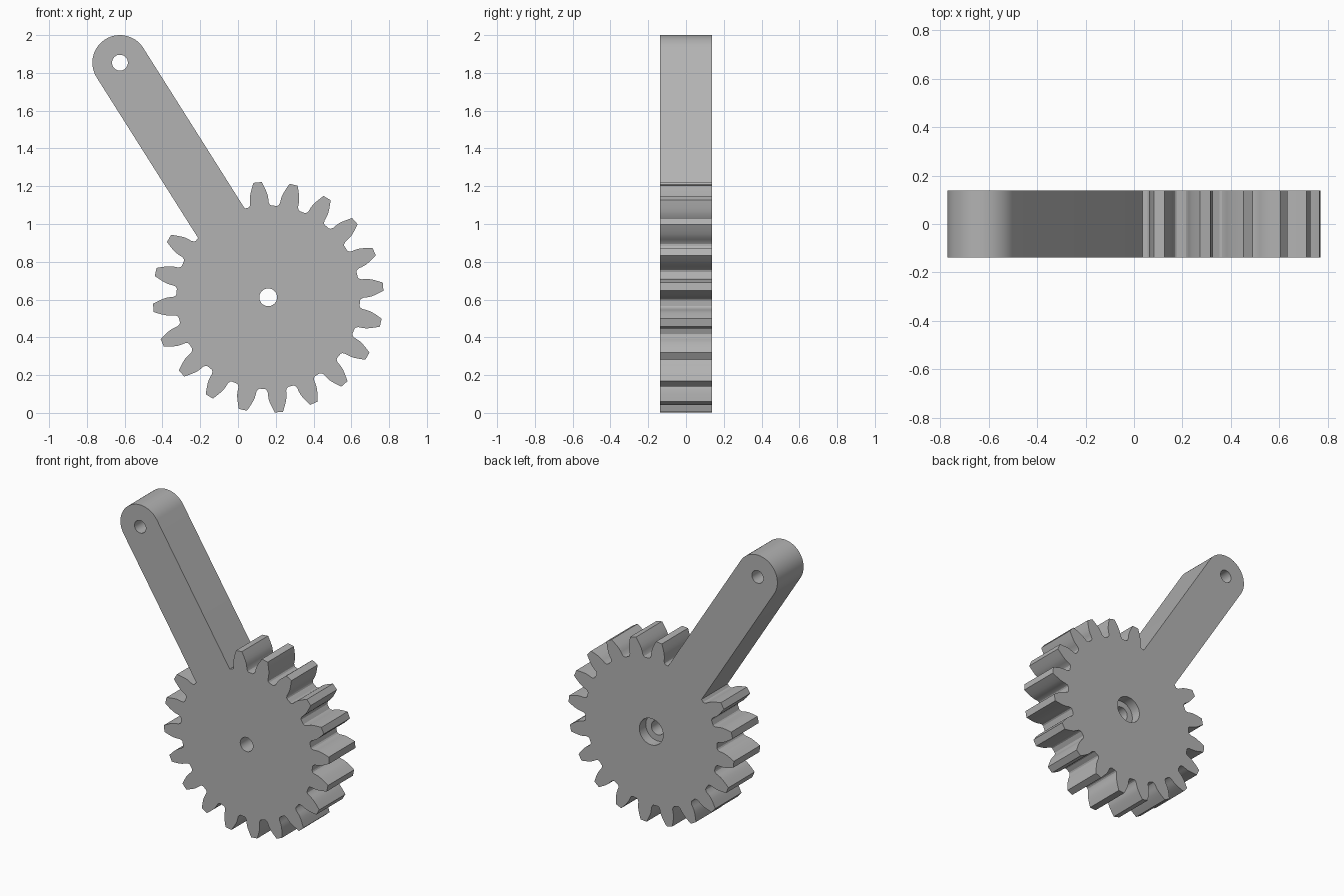
import bpy, bmesh
from math import radians, degrees, cos, sin, asin, atan2, hypot
from mathutils import Matrix

cube = bpy.data.objects.get("Cube")
if cube:
    bpy.data.objects.remove(cube, do_unlink=True)

GEAR, PIVOT = (0.16, 0.612), (-0.625, 1.854)   # x, z centres
ARM_R, ROOT_R, HALF = 0.146, 0.486, 0.138
TEETH, PHASE = 20, 5.3

grey = bpy.data.materials.new("plain grey")
grey.use_nodes = True
colour = (0.45, 0.45, 0.45, 1)
grey.diffuse_color = colour
grey.node_tree.nodes["Principled BSDF"].inputs["Base Color"].default_value = colour


def polar(centre, radius, deg):
    a = radians(deg)
    return centre[0] + radius * cos(a), centre[1] + radius * sin(a)


# Tooth flank: radius and half angle, from root fillet to tip
flank = [(ROOT_R, 7.2), (0.491, 6.3), (0.503, 5.6), (0.522, 5.35), (0.54, 5.0),
         (0.555, 4.5), (0.575, 3.65), (0.595, 2.75), (0.611, 2.05)]

# Gear outline, leaving out the two teeth under the arm
outline = []
for i in range(8, 26):
    mid = PHASE + i * 360 / TEETH
    outline += [polar(GEAR, r, mid - h) for r, h in flank]
    outline += [polar(GEAR, r, mid + h) for r, h in reversed(flank)]

# Arm outline with a round end
dx, dz = PIVOT[0] - GEAR[0], PIVOT[1] - GEAR[1]
arm_dir = degrees(atan2(dz, dx))
spread = degrees(asin(ARM_R / ROOT_R))
outline.append(polar(GEAR, ROOT_R, arm_dir - spread))
outline += [polar(PIVOT, ARM_R, arm_dir - 90 + 6 * k) for k in range(31)]
outline.append(polar(GEAR, ROOT_R, arm_dir + spread))

# Extrude the outline through the thickness
bm = bmesh.new()
face = bm.faces.new([bm.verts.new((x, -HALF, z)) for x, z in outline])
ext = bmesh.ops.extrude_face_region(bm, geom=[face])
bmesh.ops.translate(bm, vec=(0, 2 * HALF, 0),
                    verts=[v for v in ext["geom"] if isinstance(v, bmesh.types.BMVert)])
bmesh.ops.recalc_face_normals(bm, faces=bm.faces)
mesh = bpy.data.meshes.new("gear_lever")
bm.to_mesh(mesh)
bm.free()
lever = bpy.data.objects.new("gear_lever", mesh)
bpy.context.collection.objects.link(lever)
mesh.materials.append(grey)
bpy.context.view_layer.objects.active = lever
lever.select_set(True)


def drill(centre, radius, y0, y1):
    """Cut a round hole along y."""
    b = bmesh.new()
    bmesh.ops.create_cone(b, cap_ends=True, segments=40, radius1=radius, radius2=radius,
                          depth=y1 - y0, matrix=Matrix.Translation((centre[0], (y0 + y1) / 2, centre[1]))
                          @ Matrix.Rotation(radians(90), 4, 'X'))
    m = bpy.data.meshes.new("hole_cutter")
    b.to_mesh(m)
    b.free()
    m.materials.append(grey)
    cutter = bpy.data.objects.new("hole_cutter", m)
    cutter.hide_render = True
    bpy.context.collection.objects.link(cutter)
    mod = lever.modifiers.new("hole", 'BOOLEAN')
    mod.operation, mod.solver, mod.object = 'DIFFERENCE', 'EXACT', cutter
    bpy.ops.object.modifier_apply(modifier=mod.name)
    bpy.data.objects.remove(cutter, do_unlink=True)


drill(PIVOT, 0.042, -0.3, 0.3)      # arm pin hole
drill(GEAR, 0.047, -0.3, 0.3)       # axle hole
drill(GEAR, 0.088, 0.07, 0.3)       # counterbore at the back

bpy.ops.object.shade_smooth_by_angle(angle=radians(25))
